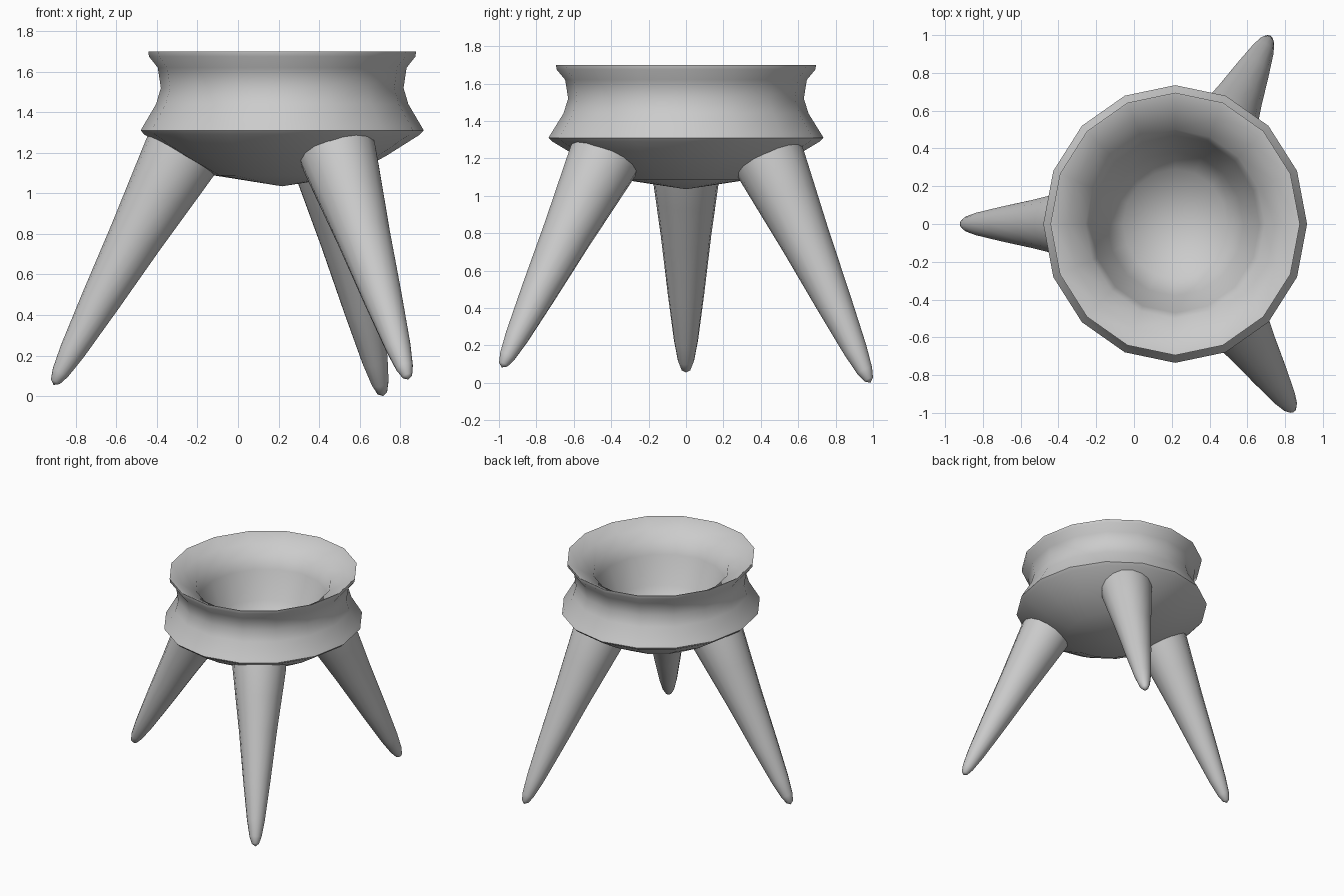
import bpy, bmesh, math
from mathutils import Vector, Matrix

if "Cube" in bpy.data.objects:
    bpy.data.objects.remove(bpy.data.objects["Cube"])


def lathe(name, profile, sides, matrix, smooth_angle):
    """Revolve (radius, height) points about local z, then place with matrix."""
    bm = bmesh.new()
    rings = []
    for r, h in profile:
        if r == 0:
            rings.append([bm.verts.new((0, 0, h))] * sides)
        else:
            rings.append([bm.verts.new((r * math.cos(math.tau * i / sides),
                                        r * math.sin(math.tau * i / sides), h))
                          for i in range(sides)])
    for a, b in zip(rings, rings[1:]):
        for i in range(sides):
            j = (i + 1) % sides
            bm.faces.new(list(dict.fromkeys((a[i], a[j], b[j], b[i]))))
    bm.transform(matrix)
    bmesh.ops.recalc_face_normals(bm, faces=bm.faces)
    mesh = bpy.data.meshes.new(name)
    bm.to_mesh(mesh)
    bm.free()
    obj = bpy.data.objects.new(name, mesh)
    bpy.context.collection.objects.link(obj)
    bpy.ops.object.select_all(action='DESELECT')
    obj.select_set(True)
    bpy.context.view_layer.objects.active = obj
    bpy.ops.object.shade_smooth_by_angle(angle=math.radians(smooth_angle))
    return obj


# Bowl: outer belly, waist, flared rim, then funnel interior and floor
bowl_profile = [(0, 1.035), (0.35, 1.088), (0.54, 1.185), (0.715, 1.29), (0.735, 1.31),
                (0.72, 1.335), (0.655, 1.44), (0.63, 1.52), (0.646, 1.62), (0.692, 1.675),
                (0.695, 1.70), (0.688, 1.70), (0.60, 1.645), (0.50, 1.59),
                (0.47, 1.50), (0.38, 1.30), (0.29, 1.13), (0, 1.09)]
lathe("bowl", bowl_profile, 16,
      Matrix.Translation((0.218, 0, 0)) @ Matrix.Diagonal((0.95, 1, 1, 1)), 65)

# Legs: tapered, rounded-tip pegs; (radius, fraction from top to tip)
leg_shape = [(0, -0.05), (0.192, -0.05), (0.19, 0), (0.165, 0.16), (0.135, 0.35),
             (0.097, 0.63), (0.064, 0.85), (0.043, 0.945), (0.025, 0.985), (0, 1)]
legs = {"left_leg": ((-0.285, 0, 1.18), (-0.91, 0, 0.055)),
        "back_leg": ((0.45, 0.455, 1.17), (0.715, 0.985, 0.0)),
        "front_leg": ((0.50, -0.45, 1.175), (0.84, -0.985, 0.082))}
for name, (top, tip) in legs.items():
    top, tip = Vector(top), Vector(tip)
    axis = tip - top
    place = Matrix.Translation(top) @ axis.to_track_quat('Z', 'Y').to_matrix().to_4x4()
    lathe(name, [(r, t * axis.length) for r, t in leg_shape], 16, place, 65)
